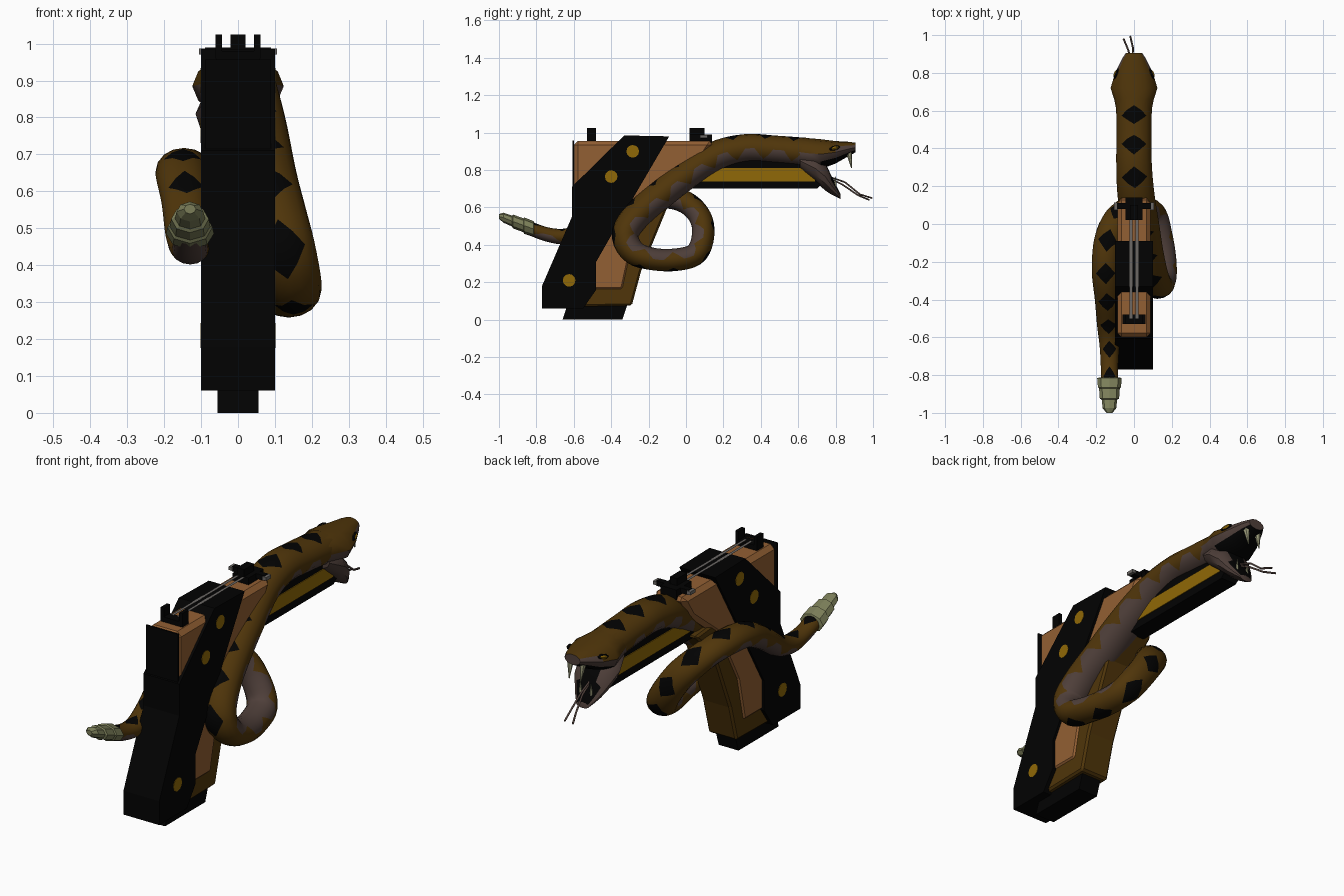
import bpy, bmesh, math
from mathutils import Vector

if "Cube" in bpy.data.objects:
    bpy.data.objects.remove(bpy.data.objects["Cube"])


def material(name, r, g, b):
    mat = bpy.data.materials.new(name)
    mat.use_nodes = True
    mat.diffuse_color = (r, g, b, 1)
    mat.node_tree.nodes["Principled BSDF"].inputs["Base Color"].default_value = (r, g, b, 1)
    return mat


BLACK = material("black", .0007, .0007, .0007)
WOOD = material("copper wood", .29, .115, .033)
BROWN = material("snake brown", .08, .036, .003)
BELLY = material("mauve belly", .078, .05, .042)
GOLD = material("gold", .28, .14, .002)
RATTLE = material("grey green", .2, .21, .1)
STEEL = material("steel", .15, .14, .13)
FANG = material("fang ivory", .32, .32, .19)


def finish(name, bm, mats, smooth=None):
    """Turn a bmesh into a named object, optionally smooth shaded."""
    bmesh.ops.recalc_face_normals(bm, faces=bm.faces)
    mesh = bpy.data.meshes.new(name)
    bm.to_mesh(mesh)
    bm.free()
    for mat in mats:
        mesh.materials.append(mat)
    obj = bpy.data.objects.new(name, mesh)
    bpy.context.collection.objects.link(obj)
    if smooth:
        bpy.ops.object.select_all(action='DESELECT')
        obj.select_set(True)
        bpy.context.view_layer.objects.active = obj
        bpy.ops.object.shade_smooth_by_angle(angle=math.radians(smooth))
    return obj


def prism(name, profile, half, mat, chamfer=0):
    """Side profile of (y, z) points extruded across x."""
    bm = bmesh.new()
    face = bm.faces.new([bm.verts.new((-half, y, z)) for y, z in profile])
    ext = bmesh.ops.extrude_face_region(bm, geom=[face])
    moved = [v for v in ext["geom"] if isinstance(v, bmesh.types.BMVert)]
    bmesh.ops.translate(bm, verts=moved, vec=(2 * half, 0, 0))
    obj = finish(name, bm, [mat])
    if chamfer:
        mod = obj.modifiers.new("chamfer", 'BEVEL')
        mod.width = chamfer
        mod.segments = 1
    return obj


def box(name, lo, hi, mat):
    obj = prism(name, [(lo[1], lo[2]), (hi[1], lo[2]), (hi[1], hi[2]), (lo[1], hi[2])],
                (hi[0] - lo[0]) / 2, mat)
    obj.location.x = (hi[0] + lo[0]) / 2
    return obj


def cone(name, base, tip, r1, r2, mat, sides=8):
    """Tapered cylinder between two points."""
    a, b = Vector(base), Vector(tip)
    bm = bmesh.new()
    bmesh.ops.create_cone(bm, cap_ends=True, segments=sides, radius1=r1, radius2=r2,
                          depth=(b - a).length)
    obj = finish(name, bm, [mat])
    obj.rotation_euler = (b - a).to_track_quat('Z', 'Y').to_euler()
    obj.location = (a + b) / 2
    return obj


def loft(name, sections, mats, rule, sides=12, x=0, smooth=None):
    """Elliptical sections (y, z, half width, half height) joined along y."""
    bm = bmesh.new()
    rings = []
    for y, z, w, h in sections:
        angles = [math.tau * k / sides for k in range(sides)]
        rings.append([bm.verts.new((x + w * math.cos(a), y, z + h * math.sin(a))) for a in angles])
    for a, b in zip(rings, rings[1:]):
        for k in range(sides):
            bm.faces.new((a[k], a[k - 1], b[k - 1], b[k]))
    bm.faces.new(rings[0])
    bm.faces.new(rings[-1])
    bmesh.ops.recalc_face_normals(bm, faces=bm.faces)
    bm.normal_update()
    for f in bm.faces:
        f.material_index = rule(f.calc_center_median(), f.normal)
    return finish(name, bm, mats, smooth)


# Gun body: band, wooden slide and grip, core, magazine
prism("frame_band", [(-.77, .06), (-.77, .18), (-.61, .55), (-.61, .71), (-.33, .985),
                     (-.09, .98), (-.4, .45), (-.48, .31), (-.48, .16), (-.55, .06)], .1, BLACK)
prism("wood_body", [(-.57, .15), (-.33, .15), (-.28, .38), (-.12, .68), (.08, .84), (.15, .955),
                    (-.6, .955), (-.6, .55)], .088, WOOD, .022)
prism("grip_core", [(-.57, .07), (-.29, .075), (-.24, .26), (-.1, .6), (.04, .72), (-.3, .75)],
      .08, BROWN, .01)
prism("magazine", [(-.66, 0), (-.34, 0), (-.31, .09), (-.63, .09)], .055, BLACK)
box("rear_plate", (-.089, -.606, .56), (.089, -.599, .957), BLACK)

# Barrel with gold inlay
BARREL_HALF = .045
prism("barrel", [(-.06, .7), (.7, .7), (.74, .74), (.7, .86), (.05, .86)], BARREL_HALF, BLACK)
for side in (-1, 1):
    inlay = prism("barrel_inlay", [(.03, .74), (.69, .74), (.69, .81), (.15, .81)], .004, GOLD)
    inlay.location.x = side * BARREL_HALF

# Sights, flat top rails and side pins
box("rear_sight_base", (-.06, -.53, .93), (.06, -.48, .98), BLACK)
box("front_sight_base", (-.045, .02, .94), (.045, .14, .99), BLACK)
box("front_sight_post", (-.02, .02, .98), (.02, .1, 1.025), BLACK)
box("front_sight_bar", (-.09, .08, .965), (.09, .11, .99), BLACK)
for side in (-1, 1):
    box("rear_sight_post", (side * .052 - .009, -.53, .96), (side * .052 + .009, -.48, 1.025), BLACK)
    box("top_rail", (side * .016 - .007, -.5, .9855), (side * .016 + .007, .04, .986), STEEL)
    box("side_pin", (side * .095 - .01, .075, .97), (side * .095 + .01, .115, .987), STEEL)
    for y, z in ((-.285, .9), (-.4, .765), (-.625, .21)):
        cone("gold_stud", (side * .09, y, z), (side * .1015, y, z), .034, .034, GOLD, 12)

# Snake body path from tail to neck: x, y, z, radius
PATH = [Vector(p) for p in (
    (-.13, -.84, .49, .036), (-.13, -.74, .455, .038), (-.13, -.64, .445, .043),
    (-.135, -.53, .48, .05), (-.14, -.4, .57, .055), (-.15, -.25, .645, .06),
    (-.14, -.1, .655, .06), (-.1, .01, .62, .06), (-.03, .08, .54, .06),
    (.04, .09, .44, .06), (.1, .05, .35, .06), (.13, -.06, .32, .06),
    (.15, -.18, .325, .06), (.145, -.28, .36, .066), (.12, -.325, .45, .072),
    (.09, -.27, .55, .076), (.06, -.16, .65, .08), (.035, 0, .775, .08),
    (.01, .16, .875, .08), (0, .32, .915, .077), (0, .48, .908, .076), (0, .66, .893, .078))]


def spline(pts, steps=24):
    """Catmull-Rom curve through the points."""
    ext = [2 * pts[0] - pts[1]] + pts + [2 * pts[-1] - pts[-2]]
    out = []
    for a, b, c, d in zip(ext, ext[1:], ext[2:], ext[3:]):
        for s in range(steps):
            t = s / steps
            out.append(b + (c - a) * (t / 2) + (2 * a - 5 * b + 4 * c - d) * (t * t / 2)
                       + (3 * b - a - 3 * c + d) * (t ** 3 / 2))
    return out + [pts[-1]]


def resample(pts, pitch):
    out, travelled = [pts[0]], 0
    for a, b in zip(pts, pts[1:]):
        travelled += (b - a).length
        if travelled >= pitch:
            out.append(b)
            travelled -= pitch
    return out


# Snake skin: triangles laid so that spots and belly zigzag have clean edges
PERIOD, COLS, FLATTEN = 6, 16, 1.22
centres = resample(spline(PATH), .026)
bm = bmesh.new()
rings = []
for i, p in enumerate(centres):
    ahead = centres[min(i + 1, len(centres) - 1)] - centres[max(i - 1, 0)]
    tangent = ahead.to_3d().normalized()
    dorsal = Vector((1, 0, 0)).cross(tangent).normalized()
    across = tangent.cross(dorsal) * FLATTEN
    angles = [math.tau * j / COLS for j in range(COLS)]
    rings.append([bm.verts.new(p.to_3d() + p.w * (dorsal * math.cos(a) + across * math.sin(a)))
                  for a in angles])
last = len(rings) - 1
for i in range(last):
    for j in range(-COLS // 2, COLS // 2):
        # count back from the neck so the spots start behind the head
        u = (i - last) % PERIOD - PERIOD // 2
        a, b, c, d = (u, j), (u + 1, j), (u + 1, j + 1), (u, j + 1)
        same = (u + .5) * (j + .5) > 0
        for tri in (((a, b, d), (b, c, d)) if same else ((a, b, c), (a, c, d))):
            face = bm.faces.new([rings[i + q[0] - u][q[1] % COLS] for q in tri])
            mu = abs(sum(q[0] for q in tri)) / 3
            mv = abs(sum(q[1] for q in tri)) / 3
            face.material_index = 1 if mu + mv < 2 else 2 if mv + min(mu, 2) > 6 else 0
finish("snake_body", bm, [BROWN, BLACK, BELLY], 50)


# Snake head: skull and dropped lower jaw with dark mouth lining
def skull_rule(c, n):
    if n.z < -.6 and c.y > .74:
        return 1
    lip = n.z < .45 if c.y > .78 else c.z < .9
    return 2 if lip else 0


loft("snake_skull", [(.6, .897, .093, .076), (.66, .889, .105, .081), (.72, .885, .124, .08),
                     (.8, .895, .1, .06), (.87, .913, .066, .038), (.905, .92, .044, .026)],
     [BROWN, BLACK, BELLY], skull_rule, smooth=40)
loft("snake_jaw", [(.61, .85, .085, .045), (.69, .81, .115, .07), (.745, .765, .1, .075),
                   (.775, .722, .078, .052), (.8, .69, .058, .032), (.825, .66, .035, .015)],
     [BELLY, BLACK], lambda c, n: 1 if n.z > .4 and c.y > .74 and abs(c.x) < .06 else 0, smooth=40)

# Eyes, fangs and tongue
for side in (-1, 1):
    for name, mat, size in (("eye_socket", BLACK, 1.3), ("eye", GOLD, 1)):
        bm = bmesh.new()
        bmesh.ops.create_uvsphere(bm, u_segments=10, v_segments=6, radius=1)
        eye = finish(name, bm, [mat])
        eye.scale = (.013 if size == 1 else .009, .024 * size, .01 * size)
        eye.location = (side * .094, .795, .918)
        eye.rotation_euler = (.25, 0, side * .35)
    cone("upper_fang", (side * .035, .87, .9), (side * .032, .885, .81), .017, .002, FANG, 6)
    cone("lower_fang", (side * .03, .795, .68), (side * .03, .8, .765), .013, .001, FANG, 6)
for strand in ([(0, .72, .78), (-.01, .84, .72), (-.03, .92, .665), (-.055, .98, .64)],
               [(0, .72, .78), (-.01, .85, .735), (-.005, .93, .67), (-.02, .995, .65)]):
    curve = bpy.data.curves.new("tongue_strand", 'CURVE')
    curve.dimensions = '3D'
    curve.bevel_depth = .005
    curve.bevel_resolution = 1
    line = curve.splines.new('POLY')
    line.points.add(len(strand) - 1)
    for point, co in zip(line.points, strand):
        point.co = (*co, 1)
    curve.materials.append(BELLY)
    bpy.context.collection.objects.link(bpy.data.objects.new("tongue_strand", curve))

# Stepped rattle
loft("rattle", [(-.81, .483, .035, .032), (-.815, .485, .065, .042), (-.865, .503, .061, .044),
                (-.87, .505, .055, .037), (-.925, .525, .051, .037), (-.93, .527, .041, .029),
                (-.975, .545, .036, .027), (-1, .552, .016, .013)],
     [RATTLE], lambda c, n: 0, sides=8, x=-.13)
